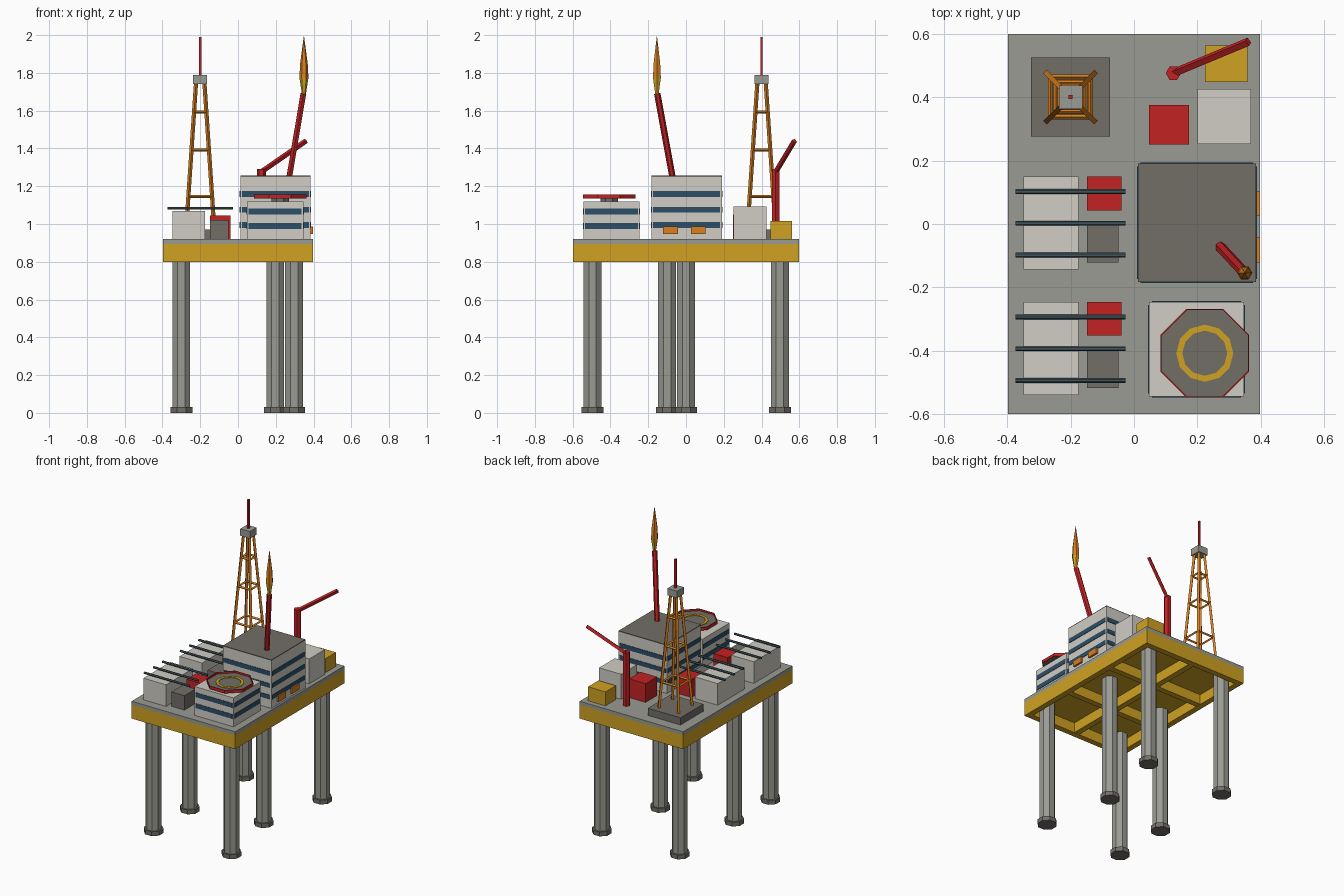
import bpy, bmesh, math
from mathutils import Vector

if "Cube" in bpy.data.objects:
    bpy.data.objects.remove(bpy.data.objects["Cube"])


def colour(name, r, g, b):
    def lin(c):
        c /= 255
        return c / 12.92 if c < 0.04045 else ((c + 0.055) / 1.055) ** 2.4
    m = bpy.data.materials.new(name)
    m.diffuse_color = (lin(r), lin(g), lin(b), 1)
    m.use_nodes = True
    m.node_tree.nodes["Principled BSDF"].inputs["Base Color"].default_value = m.diffuse_color
    return m


GREY = colour("steel grey", 154, 155, 147)
DARK = colour("dark grey", 114, 110, 103)
YELLOW = colour("safety yellow", 208, 162, 34)
BEIGE = colour("off white", 208, 205, 196)
RED = colour("signal red", 196, 34, 36)
ORANGE = colour("orange", 216, 128, 32)
BLUE = colour("window blue", 44, 78, 104)
PIPE = colour("pipe slate", 66, 88, 96)


def finish(name, bm, *mats):
    bmesh.ops.recalc_face_normals(bm, faces=bm.faces)
    me = bpy.data.meshes.new(name)
    bm.to_mesh(me)
    bm.free()
    for m in mats:
        me.materials.append(m)
    ob = bpy.data.objects.new(name, me)
    bpy.context.collection.objects.link(ob)
    return ob


def box(name, x0, x1, y0, y1, z0, z1, mat):
    bm = bmesh.new()
    bmesh.ops.create_cube(bm, size=1)
    for v in bm.verts:
        v.co = Vector((x1 if v.co.x > 0 else x0, y1 if v.co.y > 0 else y0,
                       z1 if v.co.z > 0 else z0))
    return finish(name, bm, mat)


def lathe(name, x, y, profile, sides, mats, turn=0.0, closed=False):
    """Faceted body of revolution through (radius, z) points."""
    bm = bmesh.new()
    rings = []
    for r, z in profile:
        if r == 0:
            rings.append([bm.verts.new((x, y, z))] * sides)
        else:
            rings.append([bm.verts.new((x + r * math.cos(turn + i * math.tau / sides),
                                        y + r * math.sin(turn + i * math.tau / sides), z))
                          for i in range(sides)])
    pairs = list(zip(rings, rings[1:] + rings[:1] if closed else rings[1:]))
    for k, (a, b) in enumerate(pairs):
        for i in range(sides):
            j = (i + 1) % sides
            f = bm.faces.new(list(dict.fromkeys((a[i], a[j], b[j], b[i]))))
            f.material_index = min(k, len(mats) - 1)
    if not closed:
        for ring, (r, z) in ((rings[0], profile[0]), (rings[-1], profile[-1])):
            if r > 0:
                bm.faces.new(ring)
    return finish(name, bm, *mats)


def strut(name, a, b, radius, mat, sides=4):
    """Straight bar between two points."""
    a, b = Vector(a), Vector(b)
    bm = bmesh.new()
    bmesh.ops.create_cone(bm, cap_ends=True, segments=sides, radius1=radius,
                          radius2=radius, depth=(b - a).length)
    ob = finish(name, bm, mat)
    ob.location = (a + b) / 2
    spin = Vector((0, 0, 1)).rotation_difference(b - a)
    ob.rotation_mode = 'QUATERNION'
    ob.rotation_quaternion = spin
    return ob


def window_bands(name, x0, x1, y0, y1, levels):
    """Thin glazing plates on all four walls."""
    t, m = 0.003, 0.009
    for z0, z1 in levels:
        for side, y in (("front", y0), ("back", y1)):
            box(name + "_" + side, x0 + m, x1 - m, y - t, y + t, z0, z1, BLUE)
        for side, x in (("left", x0), ("right", x1)):
            box(name + "_" + side, x - t, x + t, y0 + m, y1 - m, z0, z1, BLUE)


E = math.pi / 8
X, Y, TOP = 0.397, 0.598, 0.92

# Support legs with octagonal footings
for x, y in ((-0.3, -0.495), (0.297, -0.495), (-0.3, -0.1),
             (0.197, 0.0), (-0.3, 0.497), (0.297, 0.497)):
    lathe("support_leg", x, y, [(0.051, 0.01), (0.051, 0.88)], 8, [GREY], E)
    lathe("leg_footing", x, y, [(0.063, 0.0), (0.063, 0.03)], 8, [DARK], E)

# Deck plate, yellow hull frame and underside beams
box("deck_plate", -X, X, -Y, Y, 0.895, TOP, GREY)
box("deck_slab", -X, X, -Y, Y, 0.87, 0.895, YELLOW)
W = 0.04
for s in (-1, 1):
    box("edge_girder", min(s * X, s * (X - W)), max(s * X, s * (X - W)), -Y, Y, 0.8, 0.87, YELLOW)
    box("end_girder", -X + W, X - W, min(s * Y, s * (Y - W)), max(s * Y, s * (Y - W)), 0.8, 0.87, YELLOW)
    box("cross_beam", -X + W, X - W, s * 0.2 - W / 2, s * 0.2 + W / 2, 0.802, 0.87, YELLOW)
box("long_beam", -W / 2, W / 2, -Y + W, Y - W, 0.801, 0.87, YELLOW)

# Drilling derrick
cx, cy = -0.2, 0.4
box("derrick_base", cx - 0.125, cx + 0.125, cy - 0.125, cy + 0.125, TOP, 0.97, DARK)
Z0, Z1 = 0.965, 1.75


def half_width(z):
    return 0.075 + (0.022 - 0.075) * (z - Z0) / (Z1 - Z0)


corners = [(-1, -1), (1, -1), (1, 1), (-1, 1)]
for i, (sx, sy) in enumerate(corners):
    a, b = half_width(Z0), half_width(Z1)
    strut("derrick_leg", (cx + sx * a, cy + sy * a, Z0), (cx + sx * b, cy + sy * b, Z1), 0.011, ORANGE)
    tx, ty = corners[(i + 1) % 4]
    for z in (1.145, 1.393, 1.592):
        h = half_width(z)
        strut("derrick_brace", (cx + sx * h, cy + sy * h, z), (cx + tx * h, cy + ty * h, z), 0.008, ORANGE)
box("derrick_crown", cx - 0.037, cx + 0.037, cy - 0.037, cy + 0.037, 1.742, 1.79, GREY)
box("derrick_mast", cx - 0.006, cx + 0.006, cy - 0.006, cy + 0.006, 1.79, 1.99, RED)

# Process modules with overhead pipes, repeated in two rows
for dy in (0.0, -0.395):
    box("process_module", -0.348, -0.175, -0.143 + dy, 0.15 + dy, TOP, 1.07, BEIGE)
    box("pump_unit", -0.148, -0.04, 0.043 + dy, 0.15 + dy, TOP, 1.045, RED)
    box("tank_unit", -0.148, -0.049, -0.122 + dy, 0.0 + dy, TOP, 1.02, DARK)
    for py in (0.102, 0.002, -0.098):
        strut("overhead_pipe", (-0.373, py + dy, 1.084), (-0.027, py + dy, 1.084), 0.0075, PIPE, 6)

# Main living quarters with roof and lifeboats
box("living_quarters", 0.012, 0.384, -0.183, 0.19, TOP, 1.25, BEIGE)
box("quarters_roof", 0.012, 0.384, -0.183, 0.19, 1.25, 1.256, DARK)
window_bands("quarters_window", 0.012, 0.384, -0.183, 0.19,
             [(0.98, 1.01), (1.06, 1.09), (1.143, 1.174)])
for y in (-0.082, 0.065):
    box("lifeboat", 0.37, 0.397, y - 0.039, y + 0.039, 0.946, 0.986, ORANGE)

# Control block carrying the helipad
box("control_block", 0.047, 0.346, -0.543, -0.246, TOP, 1.12, BEIGE)
window_bands("control_window", 0.047, 0.346, -0.543, -0.246, [(0.974, 1.005), (1.05, 1.081)])
hx, hy = 0.223, -0.407
lathe("helipad_support", hx, hy, [(0.05, 1.115), (0.05, 1.138)], 8, [DARK], E)
lathe("helipad_deck", hx, hy, [(0.148, 1.136), (0.148, 1.143)], 8, [DARK], E)
lathe("helipad_rim", hx, hy, [(0.147, 1.135), (0.151, 1.135), (0.151, 1.156), (0.147, 1.156)],
      8, [RED], E, closed=True)
lathe("helipad_ring", hx, hy, [(0.071, 1.142), (0.09, 1.142), (0.09, 1.147), (0.071, 1.147)],
      12, [YELLOW], 0, closed=True)

# Stores at the back of the deck
box("yellow_store", 0.224, 0.357, 0.448, 0.562, TOP, 1.017, YELLOW)
box("white_store", 0.2, 0.369, 0.252, 0.425, TOP, 1.093, BEIGE)
box("red_store", 0.047, 0.174, 0.25, 0.375, TOP, 1.05, RED)

# Pedestal crane
lathe("crane_post", 0.124, 0.475, [(0.024, TOP), (0.024, 1.29)], 6, [RED])
strut("crane_boom", (0.122, 0.475, 1.275), (0.36, 0.574, 1.44), 0.014, RED)

# Flare boom and flame
strut("flare_boom", (0.27, -0.07, 1.24), (0.346, -0.152, 1.69), 0.017, RED, 6)
lathe("flare_flame", 0.349, -0.154, [(0.01, 1.685), (0.024, 1.775), (0.02, 1.85), (0, 2.0)],
      6, [YELLOW, ORANGE])
